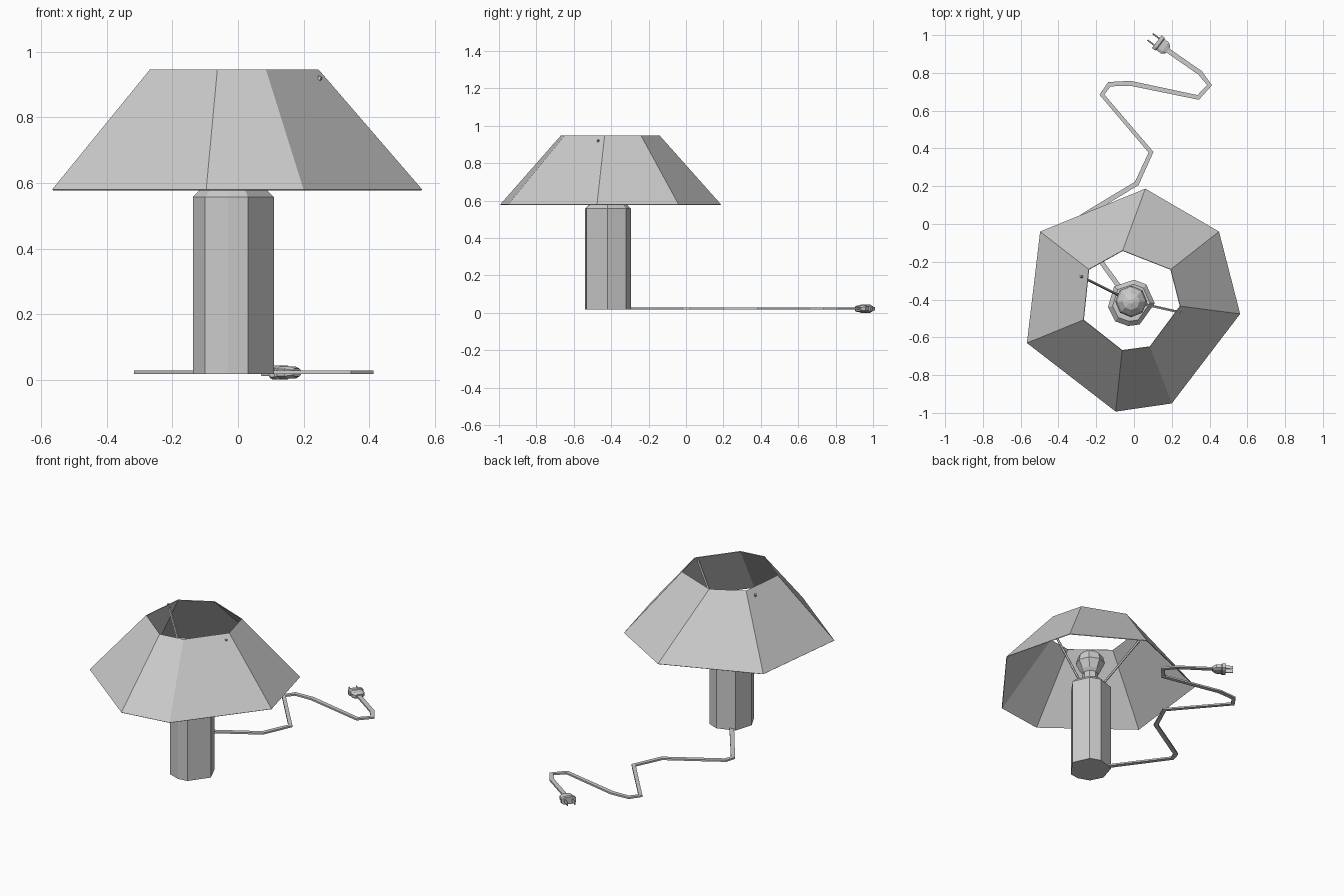
import bpy, bmesh, math
from mathutils import Vector

if "Cube" in bpy.data.objects:
    bpy.data.objects.remove(bpy.data.objects["Cube"])


def make_object(name, verts, faces):
    mesh = bpy.data.meshes.new(name)
    mesh.from_pydata(verts, [], faces)
    bm = bmesh.new()
    bm.from_mesh(mesh)
    bmesh.ops.recalc_face_normals(bm, faces=bm.faces)
    bm.to_mesh(mesh)
    bm.free()
    obj = bpy.data.objects.new(name, mesh)
    bpy.context.collection.objects.link(obj)
    return obj


def loft(name, rings, caps=True):
    """Bridge rings with equal point counts, optionally closing the ends."""
    n = len(rings[0])
    verts = [p for ring in rings for p in ring]
    faces = [(r * n + i, r * n + (i + 1) % n, (r + 1) * n + (i + 1) % n, (r + 1) * n + i)
             for r in range(len(rings) - 1) for i in range(n)]
    if caps:
        faces += [tuple(range(n)), tuple(range(len(verts) - n, len(verts)))]
    return make_object(name, verts, faces)


def at_height(points, z, scale=1.0, centre=(-0.015, -0.415)):
    cx, cy = centre
    return [(cx + (x - cx) * scale, cy + (y - cy) * scale, z) for x, y in points]


def circle(radius, z, n=8):
    return [(-0.015 + radius * math.cos(2 * math.pi * i / n),
             -0.41 + radius * math.sin(2 * math.pi * i / n), z) for i in range(n)]


def rod(name, a, b, radius, n=5):
    a, b = Vector(a), Vector(b)
    q = (b - a).to_track_quat('Z', 'Y')
    ring = [q @ Vector((radius * math.cos(2 * math.pi * i / n),
                        radius * math.sin(2 * math.pi * i / n), 0)) for i in range(n)]
    return loft(name, [[a + p for p in ring], [b + p for p in ring]])


# Irregular seven-sided shade, open at both ends
lower = [(.06, .187), (.45, -.04), (.562, -.476), (.20, -.95),
         (-.097, -.993), (-.567, -.63), (-.497, -.04)]
upper = [(-.06, -.14), (.195, -.24), (.245, -.435), (.085, -.65),
         (-.063, -.67), (-.268, -.508), (-.24, -.24)]
shade = loft("shade", [at_height(lower, .58), at_height(upper, .947)], caps=False)
wall = shade.modifiers.new("wall", 'SOLIDIFY')
wall.thickness = .004

# Faceted column with a bevelled shoulder
column = [(-.138, -.44), (-.10, -.515), (-.03, -.54), (.03, -.532),
          (.11, -.42), (.065, -.32), (0, -.295), (-.105, -.33)]
loft("column", [at_height(column, .017), at_height(column, .557),
                at_height(column, .582, .8)])

# Bulb holder and bulb
loft("bulb_holder", [circle(.045, .575), circle(.045, .65)])
bulb_profile = [(.038, .64), (.06, .665), (.084, .715), (.075, .755), (.045, .785), (.012, .797)]
loft("bulb", [circle(r, z) for r, z in bulb_profile])

# Two struts carrying the shade
for i, end in enumerate([(.252, -.47, .925), (-.283, -.275, .925)]):
    start = Vector((-.015, -.41, .57))
    out = Vector((end[0], end[1], .57)) - start
    rod(f"strut_{i + 1}", start + out.normalized() * .06, end, .007)

# Power cord lying in bends behind the lamp
path = [(-.08, -.33), (-.305, -.02), (-.29, .03), (-.23, .067), (.015, .215), (.09, .38),
        (-.17, .685), (-.13, .74), (-.02, .745), (.34, .67), (.40, .735), (.35, .80), (.17, .925)]
pts = [Vector((x, y, .023)) for x, y in path]
rings = []
for i, p in enumerate(pts):
    before = (p - pts[max(i - 1, 0)]).normalized()
    after = (pts[min(i + 1, len(pts) - 1)] - p).normalized()
    side = (before + after).normalized().cross(Vector((0, 0, 1)))
    rings.append([p + side * s * .013 + Vector((0, 0, h))
                  for s, h in [(-1, -.005), (1, -.005), (1, .005), (-1, .005)]])
loft("cord", rings)

# Plug body and prongs, aligned with the cord's end
forward = Vector((-.8, .6, 0)).normalized()
side = Vector((-forward.y, forward.x, 0))
origin = Vector((.18, .92, .022))


def plug_ring(along, width, height, offset=0):
    return [origin + forward * along + side * (offset + s * width) + Vector((0, 0, h * height))
            for s, h in [(-1, -.6), (-.6, -1), (.6, -1), (1, -.6), (1, .6), (.6, 1), (-.6, 1), (-1, .6)]]


loft("plug", [plug_ring(0, .02, .012), plug_ring(.02, .036, .018),
              plug_ring(.05, .036, .018), plug_ring(.055, .042, .022), plug_ring(.075, .042, .022)])
for i, offset in enumerate((-.022, .022)):
    loft(f"prong_{i + 1}", [plug_ring(.07, .004, .01, offset), plug_ring(.118, .004, .01, offset)])
